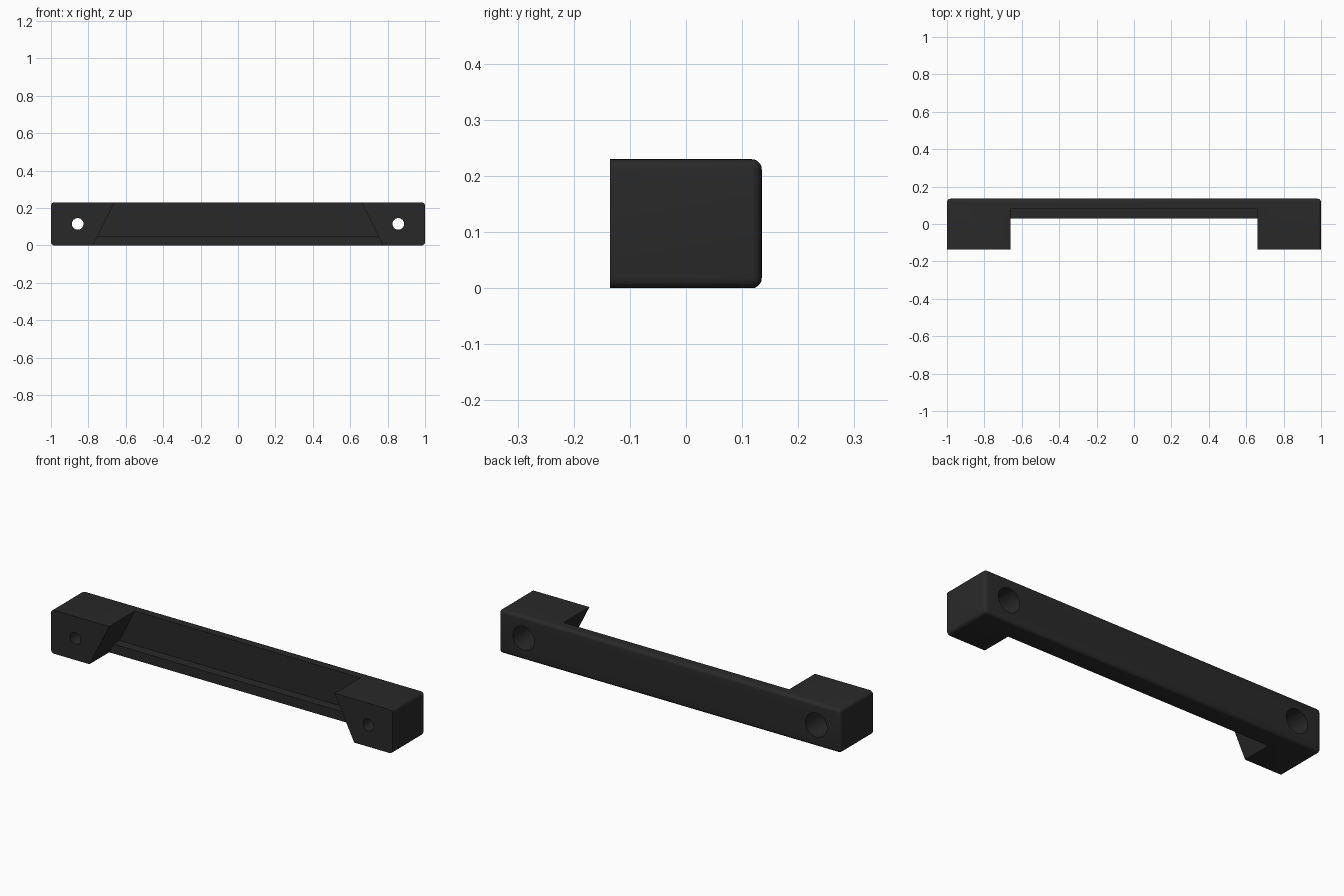
import bpy, bmesh, math
from mathutils import Matrix

if "Cube" in bpy.data.objects:
    bpy.data.objects.remove(bpy.data.objects["Cube"])

FRONT, BACK, HEIGHT = -0.135, 0.135, 0.23
HOLE_X, HOLE_Z = 0.857, 0.115


def make_object(name, bm):
    bmesh.ops.recalc_face_normals(bm, faces=bm.faces[:])
    mesh = bpy.data.meshes.new(name)
    bm.to_mesh(mesh)
    bm.free()
    obj = bpy.data.objects.new(name, mesh)
    bpy.context.collection.objects.link(obj)
    return obj


def prism(name, profile, y0, y1):
    """Extrude an (x, z) outline along y."""
    bm = bmesh.new()
    face = bm.faces.new([bm.verts.new((x, y0, z)) for x, z in profile])
    out = bmesh.ops.extrude_face_region(bm, geom=[face])
    verts = [g for g in out["geom"] if isinstance(g, bmesh.types.BMVert)]
    bmesh.ops.translate(bm, verts=verts, vec=(0, y1 - y0, 0))
    return make_object(name, bm)


def slant(z):
    """Half width of the opening between the feet at height z."""
    return 0.775 - 0.115 * z / HEIGHT


def gap(name, z0, z1, depth):
    """Trapezoid cutter between the feet, reaching back to y = depth."""
    a, b = slant(z0), slant(z1)
    return prism(name, [(-a, z0), (a, z0), (b, z1), (-b, z1)], -0.3, depth)


def bore(name, x, radius, y0, y1):
    bm = bmesh.new()
    m = Matrix.Translation((x, (y0 + y1) / 2, HOLE_Z)) @ Matrix.Rotation(math.pi / 2, 4, 'X')
    bmesh.ops.create_cone(bm, cap_ends=True, segments=40, radius1=radius,
                          radius2=radius, depth=y1 - y0, matrix=m)
    return make_object(name, bm)


# Handle block, rounded everywhere except around the mounting face
handle = prism("pull_handle", [(-1, 0), (1, 0), (1, HEIGHT), (-1, HEIGHT)], FRONT, BACK)
bm = bmesh.new()
bm.from_mesh(handle.data)
edges = []
for e in bm.edges:
    on_front = all(v.co.y < 0 for v in e.verts)
    if not on_front:
        edges.append(e)
bmesh.ops.bevel(bm, geom=edges, offset=0.018, segments=5, profile=0.5, affect='EDGES')
bm.to_mesh(handle.data)
bm.free()

# Opening between the feet, finger recess above the lip, screw holes
cutters = [gap("opening_cutter", -0.05, 0.30, 0.03),
           gap("recess_cutter", 0.05, 0.30, 0.08)]
for side in (-1, 1):
    cutters.append(bore("counterbore_cutter", side * HOLE_X, 0.063, -0.03, 0.2))
    cutters.append(bore("screw_hole_cutter", side * HOLE_X, 0.031, -0.2, 0.1))

bpy.context.view_layer.objects.active = handle
handle.select_set(True)
for cutter in cutters:
    mod = handle.modifiers.new("cut", 'BOOLEAN')
    mod.operation = 'DIFFERENCE'
    mod.solver = 'EXACT'
    mod.object = cutter
    bpy.ops.object.modifier_apply(modifier=mod.name)
    bpy.data.objects.remove(cutter)

bpy.ops.object.shade_smooth_by_angle(angle=math.radians(30))

# Black finish
black = bpy.data.materials.new("black_finish")
black.diffuse_color = (0.022, 0.022, 0.022, 1)
black.use_nodes = True
black.node_tree.nodes["Principled BSDF"].inputs["Base Color"].default_value = black.diffuse_color
handle.data.materials.clear()
handle.data.materials.append(black)
